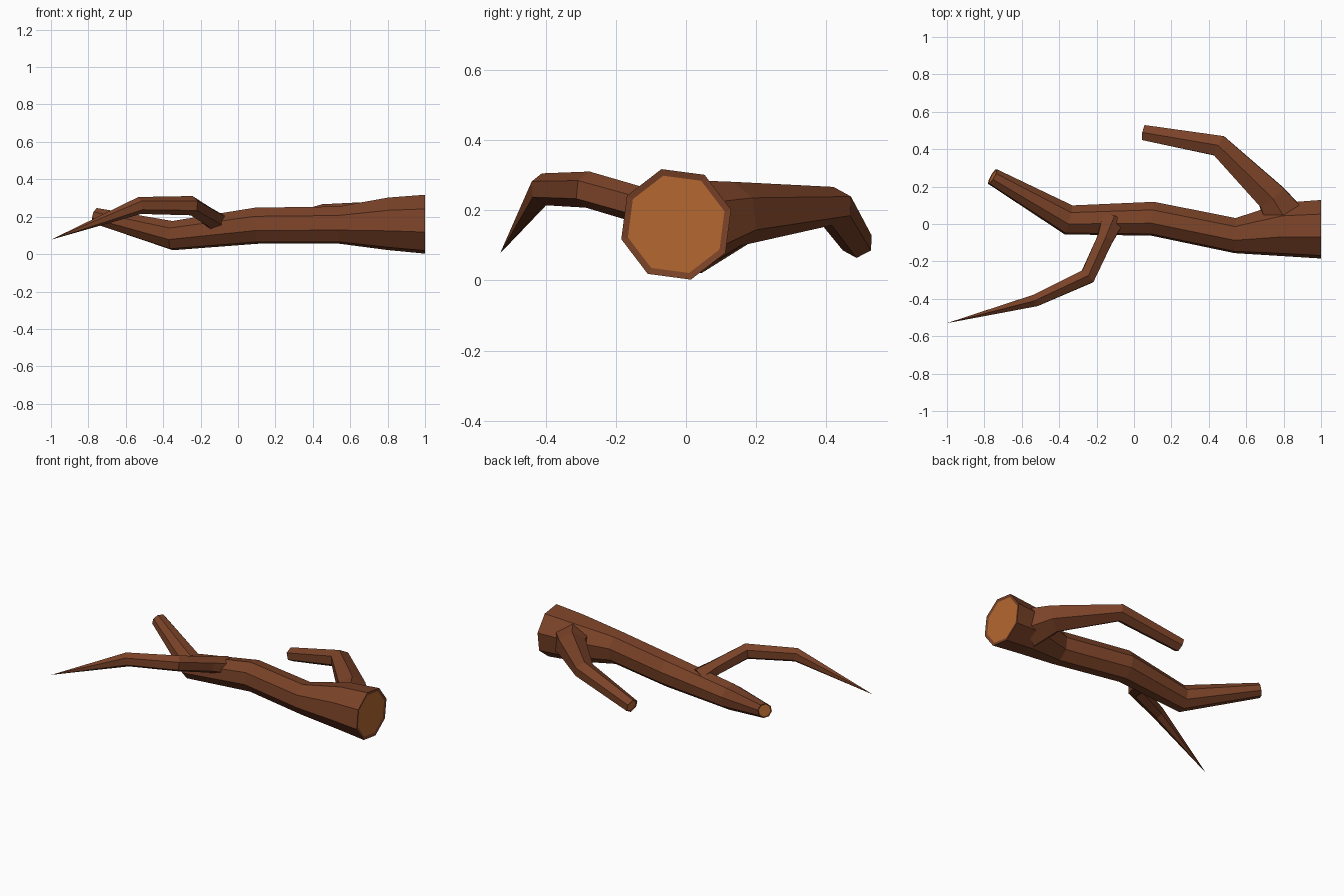
import bpy, bmesh, math
from mathutils import Vector

if "Cube" in bpy.data.objects:
    bpy.data.objects.remove(bpy.data.objects["Cube"])


def material(name, color):
    m = bpy.data.materials.new(name)
    m.diffuse_color = (*color, 1)
    m.use_nodes = True
    m.node_tree.nodes["Principled BSDF"].inputs["Base Color"].default_value = m.diffuse_color
    return m


bark = material("bark_brown", (0.195, 0.055, 0.021))
wood = material("cut_wood", (0.46, 0.14, 0.03))


def limb(name, rings, sides, phase, rim=0.12, pointed=False, cap_start=False, start_dir=None):
    """Faceted tube through rings of (x, y, z, side radius, up radius)."""
    bm = bmesh.new()
    pts = [Vector(r[:3]) for r in rings]
    loops, dirs = [], []
    n = len(rings)
    for i, r in enumerate(rings):
        before = (pts[i] - pts[i - 1]).normalized() if i else Vector()
        after = (pts[i + 1] - pts[i]).normalized() if i < n - 1 else Vector()
        d = (before + after).normalized()
        if i == 0 and start_dir:
            d = Vector(start_dir)
        dirs.append(d)
        if pointed and i == n - 1:
            loops.append([bm.verts.new(pts[i])])
            continue
        side = Vector((0, 0, 1)).cross(d).normalized()
        up = d.cross(side)
        loop = []
        for k in range(sides):
            a = math.radians(phase) + math.tau * k / sides
            loop.append(bm.verts.new(pts[i] + side * math.cos(a) * r[3] + up * math.sin(a) * r[4]))
        loops.append(loop)
    # bark skin
    for a, b in zip(loops, loops[1:]):
        for k in range(sides):
            j = (k + 1) % sides
            if len(b) == 1:
                bm.faces.new((a[k], a[j], b[0]))
            else:
                bm.faces.new((a[k], a[j], b[j], b[k]))
    # sawn ends: bark rim with a slightly sunk wood face
    ends = [(loops[0], pts[0], dirs[0])]
    if not pointed:
        ends.append((loops[-1], pts[-1], -dirs[-1]))
    for idx, (loop, c, inward) in enumerate(ends):
        if idx == 0 and not cap_start:
            bm.faces.new(loop)
            continue
        inner = [bm.verts.new(v.co.lerp(c, rim) + inward * 0.004) for v in loop]
        for k in range(sides):
            j = (k + 1) % sides
            bm.faces.new((loop[k], loop[j], inner[j], inner[k]))
        bm.faces.new(inner).material_index = 1
    bmesh.ops.recalc_face_normals(bm, faces=bm.faces)
    me = bpy.data.meshes.new(name)
    bm.to_mesh(me)
    bm.free()
    me.materials.append(bark)
    me.materials.append(wood)
    ob = bpy.data.objects.new(name, me)
    bpy.context.collection.objects.link(ob)
    return ob


# main log
limb("main_log", [
    (1.0, -0.028, 0.160, 0.162, 0.163),
    (0.80, -0.030, 0.162, 0.148, 0.145),
    (0.54, -0.062, 0.155, 0.097, 0.103),
    (0.10, 0.028, 0.152, 0.094, 0.100),
    (-0.35, 0.022, 0.099, 0.083, 0.081),
    (-0.757, 0.254, 0.204, 0.047, 0.045),
], 8, 30, cap_start=True, start_dir=(-1, 0, 0))

# rear bent branch, flared where it leaves the log
limb("rear_branch", [
    (0.82, 0.01, 0.155, 0.13, 0.135),
    (0.735, 0.145, 0.190, 0.092, 0.092),
    (0.455, 0.418, 0.212, 0.066, 0.055),
    (0.055, 0.488, 0.107, 0.047, 0.044),
], 6, 30)

# front tapering twig
limb("front_twig", [
    (-0.11, 0.03, 0.165, 0.070, 0.060),
    (-0.155, -0.08, 0.200, 0.050, 0.052),
    (-0.248, -0.280, 0.259, 0.049, 0.052),
    (-0.525, -0.408, 0.260, 0.037, 0.046),
    (-1.0, -0.53, 0.077, 0, 0),
], 6, 30, pointed=True)
